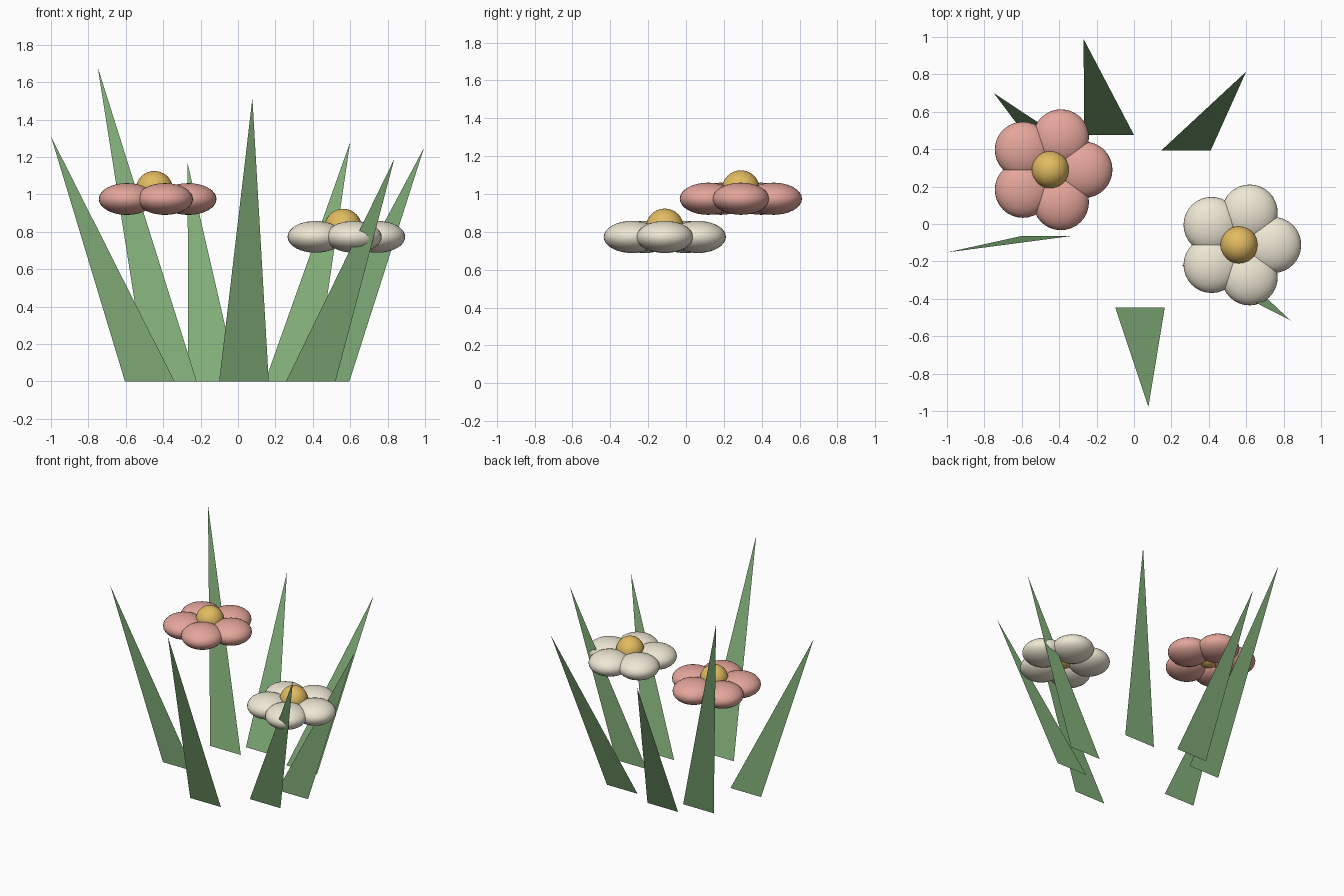
import bpy, math

if "Cube" in bpy.data.objects:
    bpy.data.objects.remove(bpy.data.objects["Cube"])


def material(name, color):
    m = bpy.data.materials.new(name)
    m.diffuse_color = (*color, 1)
    m.use_nodes = True
    m.node_tree.nodes["Principled BSDF"].inputs["Base Color"].default_value = m.diffuse_color
    return m


GREEN = material("leaf_green", (0.22, 0.42, 0.19))
PINK = material("petal_pink", (0.78, 0.38, 0.33))
CREAM = material("petal_cream", (0.86, 0.80, 0.66))
GOLD = material("pollen_gold", (0.76, 0.50, 0.12))


def blade(i, x, y, tip):
    # Single flat triangle: base along x, leaning outwards to the tip
    w = 0.1325
    me = bpy.data.meshes.new("grass_blade")
    me.from_pydata([(x - w, y, 0), (x + w, y, 0), tip], [], [(0, 1, 2)])
    me.materials.append(GREEN)
    ob = bpy.data.objects.new(f"grass_blade_{i}", me)
    bpy.context.collection.objects.link(ob)


def ball(name, loc, scale, mat):
    bpy.ops.mesh.primitive_uv_sphere_add(segments=32, ring_count=16, radius=1, location=loc)
    ob = bpy.context.object
    ob.name = name
    ob.scale = scale
    ob.data.materials.append(mat)
    bpy.ops.object.shade_smooth()


def flower(name, x, y, z, mat):
    # Five flattened petals around a round centre
    for k in range(5):
        a = math.tau * k / 5
        ball(f"{name}_petal_{k + 1}",
             (x + 0.182 * math.cos(a), y + 0.182 * math.sin(a), z),
             (0.15, 0.15, 0.085), mat)
    ball(f"{name}_centre", (x, y, z + 0.05), (0.1, 0.1, 0.1), GOLD)


# Ring of grass blades: base centre x, base y, tip
BLADES = [
    (0.463, 0.015, (0.995, 0.015, 1.25)),
    (0.277, 0.392, (0.60, 0.815, 1.28)),
    (-0.133, 0.477, (-0.27, 0.99, 1.17)),
    (-0.353, 0.35, (-0.75, 0.70, 1.68)),
    (-0.472, -0.065, (-1.0, -0.152, 1.31)),
    (0.032, -0.447, (0.077, -0.978, 1.515)),
    (0.389, -0.22, (0.836, -0.515, 1.19)),
]
for i, (x, y, tip) in enumerate(BLADES, 1):
    blade(i, x, y, tip)

# Flower heads
flower("pink_flower", -0.447, 0.29, 0.975, PINK)
flower("cream_flower", 0.562, -0.112, 0.773, CREAM)
